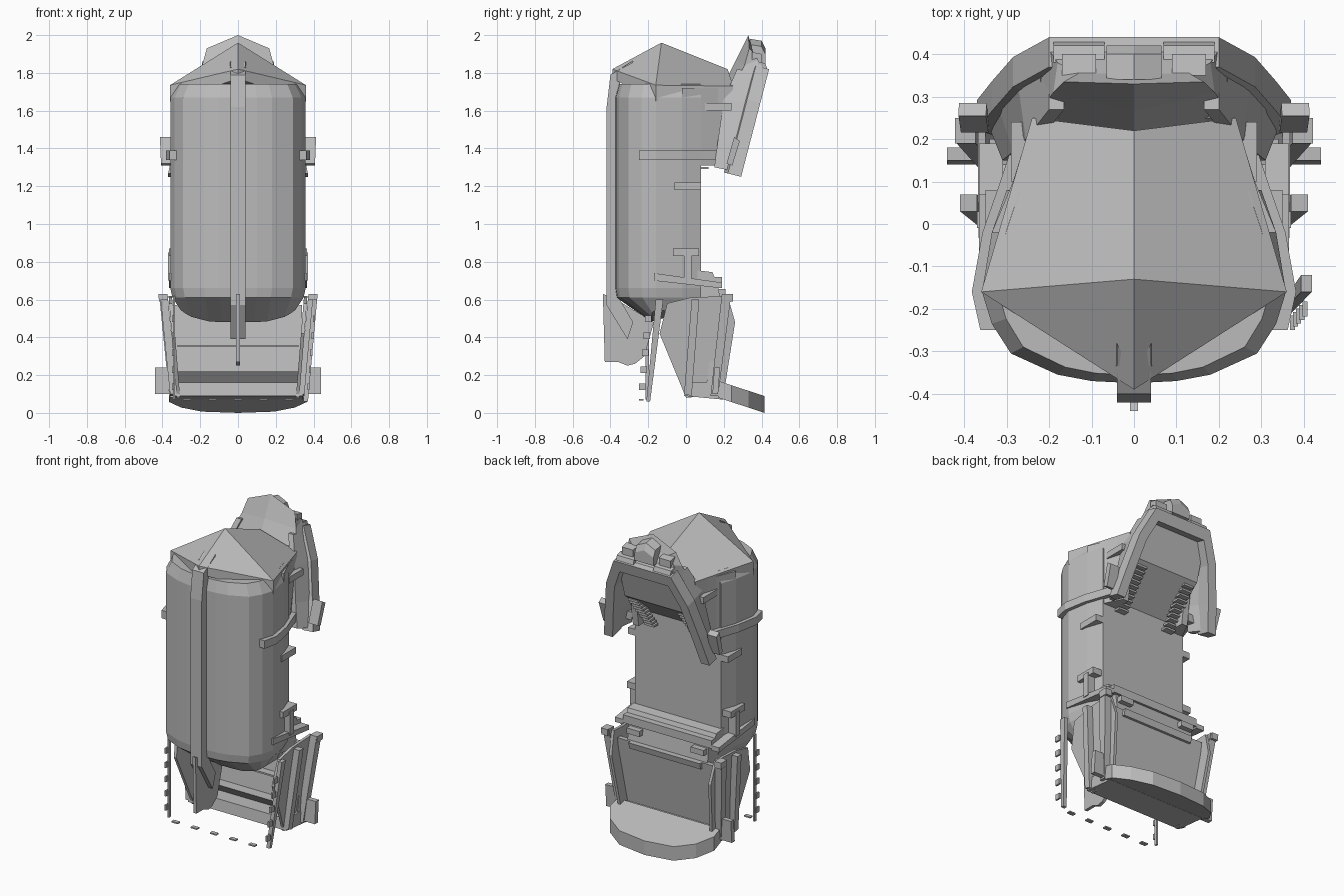
import bpy, bmesh

cube = bpy.data.objects.get("Cube")
if cube:
    bpy.data.objects.remove(cube)

grey = bpy.data.materials.new("hull grey")
grey.use_nodes = True
grey.diffuse_color = (0.5, 0.5, 0.5, 1)
grey.node_tree.nodes["Principled BSDF"].inputs["Base Color"].default_value = grey.diffuse_color


def finish(name, bm):
    bmesh.ops.recalc_face_normals(bm, faces=bm.faces)
    mesh = bpy.data.meshes.new(name)
    bm.to_mesh(mesh)
    bm.free()
    mesh.materials.append(grey)
    obj = bpy.data.objects.new(name, mesh)
    bpy.context.collection.objects.link(obj)
    return obj


def loft(name, rings):
    """Closed skin through rings of equal point count."""
    bm = bmesh.new()
    loops = [[bm.verts.new(p) for p in ring] for ring in rings]
    n = len(loops[0])
    for a, b in zip(loops, loops[1:]):
        for i in range(n):
            j = (i + 1) % n
            bm.faces.new((a[i], a[j], b[j], b[i]))
    bm.faces.new(loops[0])
    bm.faces.new(loops[-1])
    return finish(name, bm)


def side_prism(name, pts, x0, x1, lean=0):
    """Side profile (y, z) spread between two x values, optionally leaning outward."""
    return loft(name, [[(x + lean * z, y, z) for y, z in pts] for x in (x0, x1)])


def rect(y0, y1, z0, z1):
    return [(y0, z0), (y1, z0), (y1, z1), (y0, z1)]


def box(name, x0, x1, y0, y1, z0, z1):
    return side_prism(name, rect(y0, y1, z0, z1), x0, x1)


def pair(name, pts, x0, x1, lean=0):
    for label, s in (("left_", 1), ("right_", -1)):
        side_prism(label + name, pts, s * x0, s * x1, s * lean)


def sym(half):
    """Mirror a half outline whose first and last points lie on the centre line."""
    return half + [(-p[0], *p[1:]) for p in reversed(half[1:-1])]


# Main hull with faceted bow and rounded, sloping underside
plan = sym([(0, -.375), (.1, -.37), (.18, -.355), (.29, -.305), (.335, -.235), (.358, -.16),
            (.335, -.02), (.3, .08), (0, .08)])
loft("hull", [
    [(x * .85, max(y, -.18), .48 + 4 * x ** 4) for x, y in plan],
    [(x * .97, y * .98, .61) for x, y in plan],
    [(x, y, .66) for x, y in plan],
    [(x, y, 1.67) for x, y in plan],
    [(x * .9, y * .95, 1.74) for x, y in plan]])

# Faceted ridge roof with skirt
bm = bmesh.new()
edge = sym([(0, -.39, 1.82, 1.77), (.36, -.16, 1.735, 1.65), (.24, .25, 1.73, 1.6), (0, .22, 1.82, 1.6)])
top = [bm.verts.new((x, y, z)) for x, y, z, low in edge]
skirt = [bm.verts.new((x, y, low)) for x, y, z, low in edge]
apex = bm.verts.new((0, -.13, 1.96))
for i in range(len(top)):
    j = (i + 1) % len(top)
    bm.faces.new((top[i], skirt[i], skirt[j], top[j]))
bow, left, left_rear, rear, right_rear, right = top
for face in ((bow, left, apex), (right, bow, apex), (left, left_rear, rear, apex), (rear, right_rear, right, apex)):
    bm.faces.new(face)
bm.faces.new(skirt)
finish("roof", bm)
for s in (1, -1):
    loft("roof_horn", [[(s * .015, -.33, 1.83), (s * .04, -.335, 1.83), (s * .04, -.28, 1.865)],
                       [(s * .035, -.32, 1.82), (s * .045, -.335, 1.82), (s * .045, -.29, 1.83)]])

# Bow strip and thin keel fin
side_prism("bow_strip", [(-.42, .57), (-.42, 1.62), (-.4, 1.79), (-.35, 1.82), (-.35, .6), (-.28, .48), (-.31, .39)],
           -.04, .04)
side_prism("keel_fin", [(-.44, .63), (-.43, .27), (-.36, .27), (-.31, .25), (-.27, .26),
                        (-.22, .3), (-.17, .48), (-.37, .6)], -.01, .01)

# Shoulders joining the hull to the rear hood
shoulder = [(.335, -.02), (.285, .1), (.24, .25), (.2, .25), (.2, -.02)]
for s in (1, -1):
    loft("shoulder", [[(s * x, y - (.07 if y > .2 else 0) * (1.75 - z) * 2, z) for x, y in shoulder]
                      for z in (1.31, 1.72)])


# Rear hood: arch frame lying on a leaning plane
def back_y(z):
    return .44 - (1.82 - z) * .26


outer = [(.37, 1.25), (.335, 1.42), (.285, 1.64), (.2, 1.82)]
inner = [(.31, 1.25), (.275, 1.42), (.23, 1.62), (.17, 1.75)]
bm = bmesh.new()
rows = []
for shape, depth in ((outer, 0), (outer, .07), (inner, .09), (inner, 0)):
    full = shape + [(-x, z) for x, z in reversed(shape)]
    rows.append([bm.verts.new((x, back_y(z) - depth, z + depth * .25)) for x, z in full])
for k in range(4):
    a, b = rows[k], rows[(k + 1) % 4]
    for i in range(len(a) - 1):
        bm.faces.new((a[i], a[i + 1], b[i + 1], b[i]))
for end in (0, -1):
    bm.faces.new([r[end] for r in rows])
finish("hood_arch", bm)

# Hood cheeks: shells from the arch forward to the hull, narrowing to the crest
cheek = [((.35, .25), (.31, .15), 1.28), ((.325, .29), (.285, .17), 1.43),
         ((.275, .34), (.255, .2), 1.64), ((.2, .385), (.2, .27), 1.8)]
for s in (1, -1):
    loft("hood_cheek", [[(s * a[0], a[1], z), (s * b[0], b[1], z + .02),
                         (s * (b[0] - .035), b[1], z + .02), (s * (a[0] - .035), a[1], z)]
                        for a, b, z in cheek])

# Inner hood block with a sloping underside
loft("hood_block", [[(x, .08, 1.36), (x, .3, 1.54), (x, .365, 1.77), (x, .25, 1.75), (x, .18, 1.6)]
                    for x in (-.22, .22)])

# Pointed crest with stepped blocks behind it
loft("hood_crest", [
    [(-.24, .24, 1.7), (0, .2, 1.74), (.24, .24, 1.7), (.2, .41, 1.82), (-.2, .41, 1.82)],
    [(-.19, .31, 1.84), (0, .265, 1.87), (.19, .31, 1.84), (.18, .38, 1.87), (-.18, .38, 1.87)],
    [(-.165, .335, 1.93), (0, .33, 2), (.165, .335, 1.93), (.13, .355, 1.91), (-.13, .355, 1.91)]])
loft("crest_centre", [[(-.065, y, 1.85), (.065, y, 1.85), (.065, y, top), (0, y, top + .03), (-.065, y, top)]
                      for y, top in ((.34, 1.95), (.4, 1.94), (.42, 1.9))])
pair("crest_lamp", [(.35, 1.84), (.4, 1.84), (.4, 1.9), (.35, 1.91)], .09, .17)
pair("crest_foot", [(.38, 1.82), (.43, 1.82), (.42, 1.85), (.38, 1.86)], .07, .19)

# Ribbed stays beneath the hood
for s in (1, -1):
    for i in range(10):
        z = 1.29 + i * .024
        box("stay_rib", s * .14, s * .21, .08 + i * .016, .12 + i * .018, z, z + .013)
pair("hood_flap", [(.215, 1.32), (.245, 1.31), (.285, 1.44), (.255, 1.46)], .29, .355, .04)

# Straps and brackets along the hull sides
path = [(.35, -.25), (.37, -.16), (.345, -.02), (.31, .08), (.27, .2)]
for s in (1, -1):
    ring = [(s * (x + .012), y) for x, y in path] + [(s * (x - .03), y) for x, y in reversed(path)]
    loft("hull_strap", [[(x, y, z) for x, y in ring] for z in (1.34, 1.39)])
for name, z, y0, y1, x in (("upper_bracket", 1.6, .1, .24, .27), ("middle_bracket", 1.18, -.06, .08, .33),
                           ("lower_bracket", .83, -.07, .07, .345)):
    pair(name, rect(y0, y1, z, z + .04), x - .06, x + .02)
pair("bracket_post", rect(-.01, .03, .7, .85), .32, .37)
pair("waist_strap", [(-.17, .7), (.19, .66), (.19, .69), (-.17, .74)], .31, .365)

# Rear shelf and step between the hull and the lower bay
side_prism("rear_shelf", [(.06, .69), (.19, .67), (.19, .72), (.15, .72), (.14, .745), (.06, .755)], -.31, .31)
side_prism("rear_step", [(.03, .55), (.19, .53), (.17, .68), (0, .69)], -.28, .28)
pair("shelf_latch", rect(.16, .21, .62, .655), .18, .27)

# Lower bay: leaning side walls, posts, back panel, sill
pair("bay_wall", [(-.14, .42), (-.1, .58), (.02, .61), (.22, .62), (.26, .48),
                  (.2, .1), (0, .08)], .3, .318, .08)
pair("rear_post", [(.13, .09), (.17, .09), (.24, .63), (.19, .63)], .31, .355, .1)
pair("middle_post", [(-.01, .1), (.03, .09), (.07, .6), (.03, .6)], .31, .35, .1)
pair("post_cap", rect(.19, .25, .59, .63), .32, .365, .09)
pair("side_plate", [(.14, .1), (.17, .1), (.18, .24), (.15, .24)], .34, .44)
side_prism("back_panel", [(.1, .1), (.13, .1), (.2, .57), (.17, .57)], -.34, .34)
side_prism("bay_sill", [(-.01, .09), (.2, .07), (.21, .12), (.13, .16), (0, .16)], -.345, .345)
side_prism("cross_beam", [(.1, .16), (.12, .16), (.12, .22), (.05, .22)], -.32, .32)
box("cross_rail", -.32, .32, .09, .15, .35, .36)
side_prism("panel_lip", [(.17, .53), (.21, .53), (.22, .57), (.18, .57)], -.25, .25)

# Front posts: a leaning one on the left, an upright one on the right
side_prism("left_front_post", [(-.21, .06), (-.19, .06), (-.12, .6), (-.16, .6)], .34, .365, .09)
side_prism("right_front_post", rect(-.215, -.195, .07, .62), -.345, -.333)

# Rounded foot plate sloping down to the rear
foot = sym([(0, .17), (.36, .17), (.365, .24), (.3, .33), (.19, .395), (0, .415)])
loft("foot_plate", [[(x, y, z - .33 * (y - .2)) for x, y in foot] for z in (.071, .16)])

# Rows of small tabs along the open front frame
for i in range(5):
    x = -.27 + i * .135
    z = .12 + i * .09
    box("bottom_tab", x - .022, x + .022, -.25, -.225, .065, .073)
    box("left_post_tab", .358 + z * .08, .37 + z * .08, -.25 + i * .008, -.215 + i * .008, z, z + .035)
    box("right_post_tab", -.35, -.34, -.235, -.205, z, z + .035)
